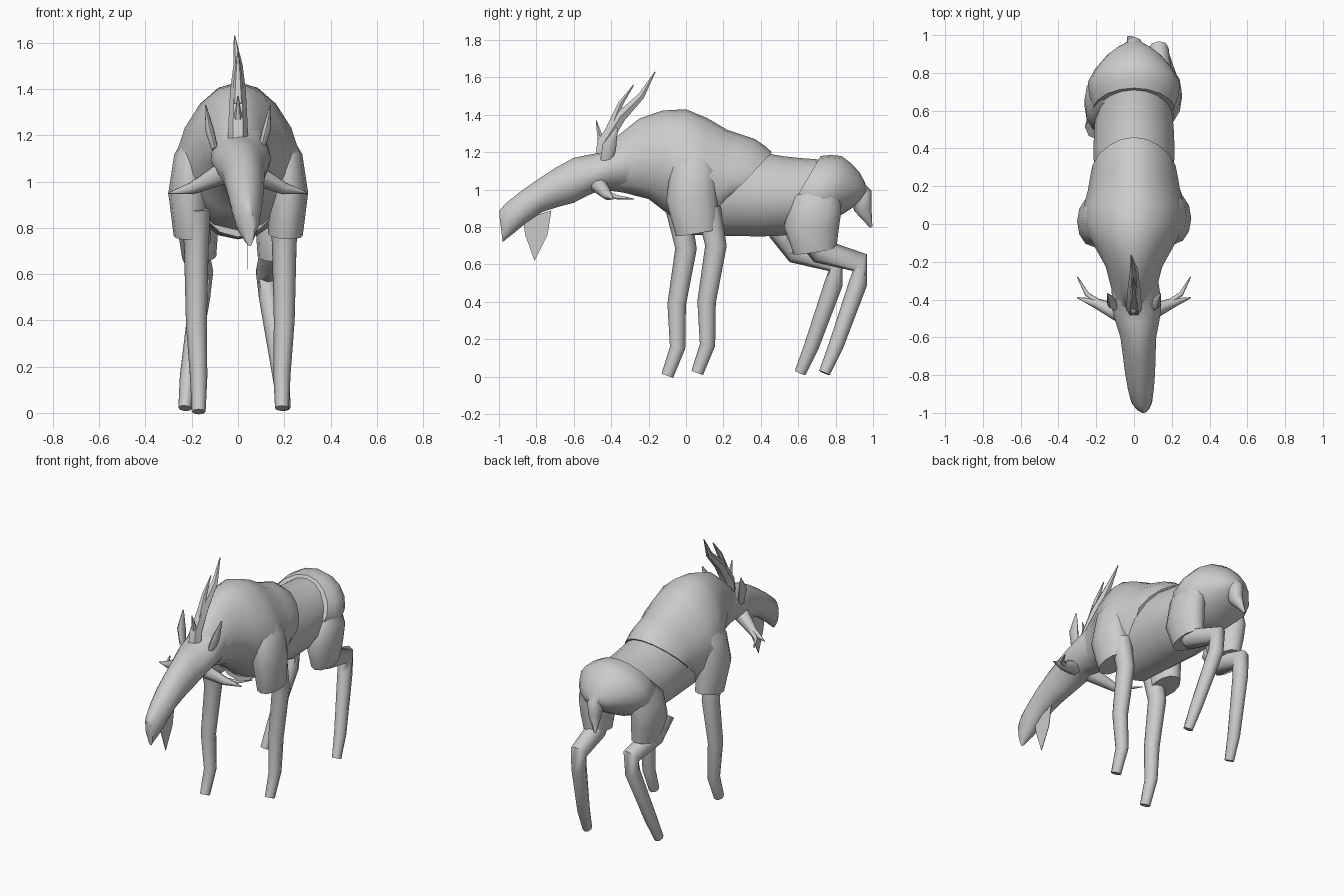
import bpy, bmesh, math
from mathutils import Vector

cube = bpy.data.objects.get("Cube")
if cube:
    bpy.data.objects.remove(cube, do_unlink=True)

# One plain hide colour
hide = bpy.data.materials.new("grey_hide")
hide.use_nodes = True
hide.diffuse_color = (.6, .6, .6, 1)
shader = hide.node_tree.nodes["Principled BSDF"]
shader.inputs["Base Color"].default_value = hide.diffuse_color


def finish(name, bm):
    bmesh.ops.recalc_face_normals(bm, faces=bm.faces)
    mesh = bpy.data.meshes.new(name)
    bm.to_mesh(mesh)
    bm.free()
    mesh.materials.append(hide)
    part = bpy.data.objects.new(name, mesh)
    bpy.context.collection.objects.link(part)
    bpy.ops.object.select_all(action='DESELECT')
    part.select_set(True)
    bpy.context.view_layer.objects.active = part
    bpy.ops.object.shade_smooth_by_angle(angle=math.radians(50))


def bridge(name, rings):
    """Skin a list of closed rings and cap both ends."""
    bm = bmesh.new()
    loops = [[bm.verts.new(point) for point in ring] for ring in rings]
    for near, far in zip(loops, loops[1:]):
        for i in range(len(near)):
            bm.faces.new((near[i - 1], near[i], far[i], far[i - 1]))
    bm.faces.new(loops[0])
    bm.faces.new(loops[-1])
    finish(name, bm)


def circle(sides):
    angles = [math.tau * i / sides for i in range(sides)]
    return [(math.cos(a), math.sin(a)) for a in angles]


def smooth_path(keys):
    """Add a curved midpoint between neighbouring key sections."""
    keys = [Vector(key) for key in keys]
    padded = [keys[0]] + keys + [keys[-1]]
    result = []
    for before, start, end, after in zip(padded, padded[1:], padded[2:], padded[3:]):
        result += [start, (start + end) / 2 + (start + end - before - after) / 16]
    return result + [keys[-1]]


def body(name, keys, pinch=.1, lean=0):
    """Keys hold the top y and z, the bottom y and z, and the half width."""
    sections = smooth_path(keys)
    rings = []
    for index, (top_y, top_z, low_y, low_z, width) in enumerate(sections):
        top, low = Vector((0, top_y, top_z)), Vector((0, low_y, low_z))
        drift = lean * (1 - index / len(sections))
        ring = []
        for across, up in circle(16):
            point = low.lerp(top, (up + 1) / 2)
            point.x = drift + width * across * (1 - pinch * max(0, up))
            ring.append(point)
        rings.append(ring)
    bridge(name, rings)


def tube(name, path, start, end, bulge=0, flat=1, axis="X", sides=8):
    """Sweep an oval from the start to the end radius, swelling midway."""
    points = [Vector(point) for point in path]
    last = len(points) - 1
    reference = Vector((axis == "X", 0, axis == "Z"))
    rings = []
    for i, point in enumerate(points):
        along = (points[min(i + 1, last)] - points[max(i - 1, 0)]).normalized()
        wide = (reference - along * reference.dot(along)).normalized()
        deep = along.cross(wide) * flat
        radius = start + (end - start) * i / last + bulge * math.sin(math.pi * i / last)
        rings.append([point + (wide * c + deep * s) * radius
                      for c, s in circle(sides)])
    bridge(name, rings)


def placed(path, sign, shift=(0, 0, 0), share=1):
    """Move a left-hand path by a share of the shift, then mirror it."""
    moved = [Vector(point) + Vector(shift) * share for point in path]
    return [(point.x * sign, point.y, point.z) for point in moved]


# Head, neck and torso
body("head", [(-1, .88, -.98, .72, .02), (-.96, .93, -.93, .76, .055),
              (-.8, 1.05, -.77, .88, .08), (-.6, 1.17, -.6, .93, .095),
              (-.45, 1.2, -.45, 1, .13), (-.3, 1.3, -.25, 1, .12)], lean=.05)
body("neck_and_shoulders", [
    (-.45, 1.2, -.45, 1, .1), (-.25, 1.38, -.2, .95, .15),
    (0, 1.43, 0, .79, .27), (.22, 1.32, .13, .79, .245),
    (.37, 1.27, .15, .83, .23), (.46, 1.2, .16, .88, .22)], pinch=.2)
body("barrel", [(0, 1.3, 0, .76, .2), (.4, 1.2, .4, .75, .215),
                (.6, 1.17, .6, .77, .2), (.75, 1.16, .75, .85, .18)])
body("rump", [(.72, 1.18, .52, .84, .215), (.83, 1.18, .67, .8, .245),
              (.93, 1.09, .84, .87, .15), (.97, 1, .92, .93, .06)])
tube("tail", [(0, .87, 1.06), (0, .94, .97), (0, .945, .9), (-.03, .99, .8)],
     .03, .006, bulge=.03, flat=1.2)

# Left-hand paths for the paired parts
shoulder = [(.14, .05, 1.25), (.2, .04, 1.1), (.215, .03, .95), (.205, .06, .77)]
thigh = [(.14, .75, 1.04), (.17, .7, .92), (.165, .67, .8), (.155, .69, .67)]
ear = [(.1, -.43, 1.14), (.125, -.41, 1.23), (.14, -.37, 1.33)]
tusk = [(.06, -.48, 1.04), (.2, -.42, .97), (.3, -.39, .95)]
prong = [(.17, -.43, .98), (.25, -.37, .96), (.3, -.28, .95)]
front_leg = [(.2, .12, .9), (.2, .16, .7), (.2, .11, .4),
             (.19, .115, .17), (.19, .06, .02)]
hind_leg = [(.16, .64, .79), (.15, .72, .67), (.13, .93, .61),
            (.135, .92, .5), (.185, .8, .16), (.2, .74, .02)]

# The right legs step ahead of the left ones
strides = {"left": (1, (0, 0, 0), (0, 0, 0)),
           "right": (-1, (-.02, -.16, -.015), (.03, -.13, 0))}
for side, (sign, front_step, hind_step) in strides.items():
    tube(side + "_shoulder", placed(shoulder, sign, front_step, .1), .05, .075,
         bulge=.025, flat=1.55, sides=12)
    tube(side + "_thigh", placed(thigh, sign, hind_step, .3), .05, .07,
         bulge=.03, flat=1.65, sides=12)
    tube(side + "_ear", placed(ear, sign), .015, .003, bulge=.01, flat=2)
    tube(side + "_tusk", placed(tusk, sign), .05, .003, axis="Z")
    tube(side + "_tusk_prong", placed(prong, sign), .02, .003, axis="Z")
    tube(side + "_front_leg", placed(front_leg, sign, front_step), .06, .03, flat=1.1)
    tube(side + "_hind_leg", placed(hind_leg, sign, hind_step), .07, .028, flat=1.1)

# Central antler with its prongs
tube("antler", [(0, -.45, 1.14), (0, -.44, 1.25), (0, -.35, 1.39),
                (0, -.24, 1.5), (-.015, -.165, 1.63)], .045, .003, bulge=.01, sides=6)
tube("antler_rear_prong", [(0, -.4, 1.33), (0, -.35, 1.46), (0, -.28, 1.56)],
     .03, .003, sides=6)
tube("antler_front_spike", [(0, -.44, 1.2), (0, -.48, 1.37)], .03, .003, sides=6)

# Thin chin beard
beard = [(-.87, .84), (-.86, .76), (-.81, .62), (-.74, .76), (-.72, .89)]
bridge("beard", [[(x, y, z) for y, z in beard] for x in (.038, .042)])
